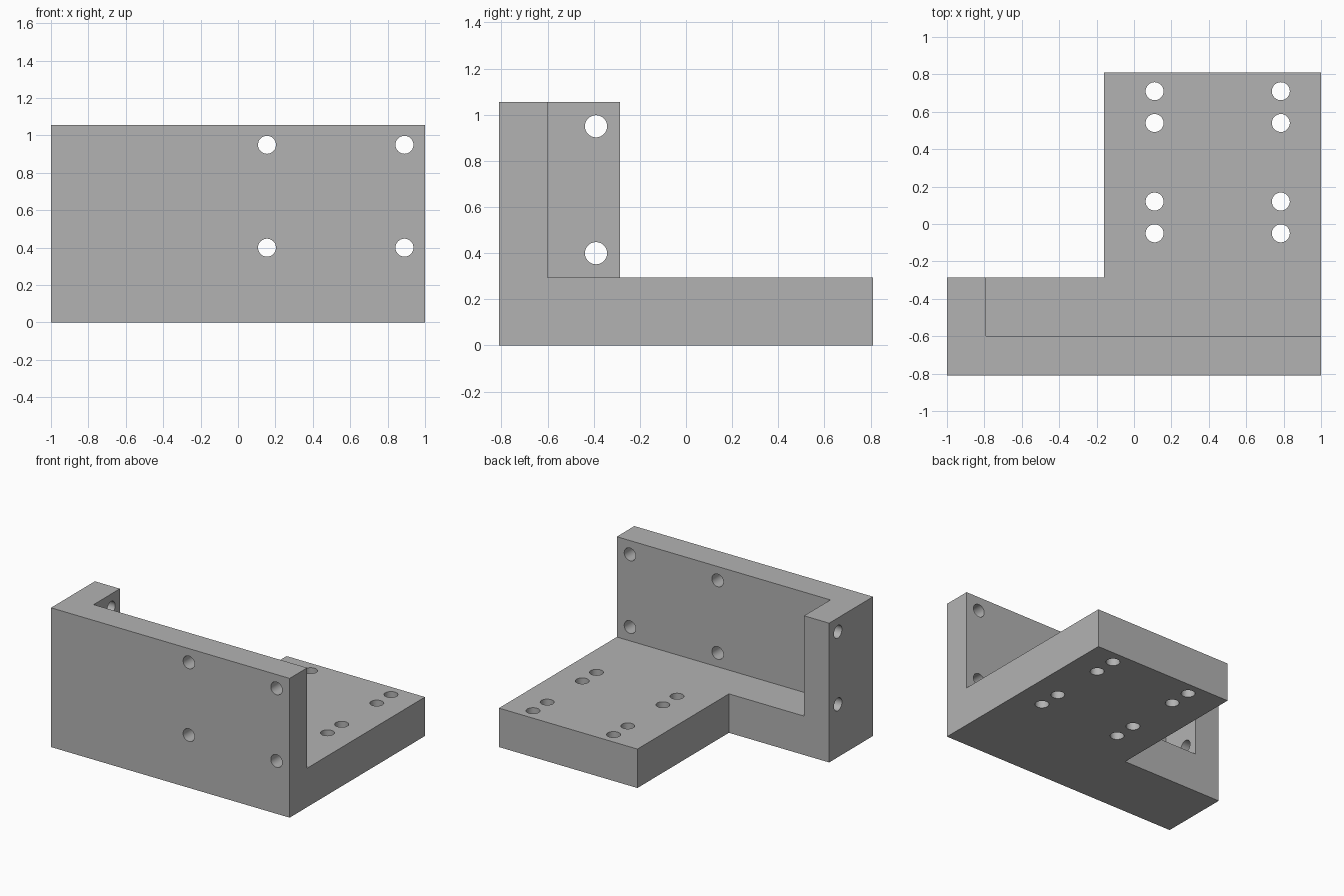
import bpy
import bmesh
from math import pi
from mathutils import Matrix, Vector

cube = bpy.data.objects.get("Cube")
if cube:
    bpy.data.objects.remove(cube, do_unlink=True)

HEIGHT, FLOOR = 1.055, 0.295
HOLE_RADIUS = 0.048

grey = bpy.data.materials.new("plain grey")
grey.use_nodes = True
grey.diffuse_color = (0.45, 0.45, 0.45, 1)
grey.node_tree.nodes["Principled BSDF"].inputs["Base Color"].default_value = grey.diffuse_color


def add_object(name, bm):
    bmesh.ops.recalc_face_normals(bm, faces=bm.faces)
    mesh = bpy.data.meshes.new(name)
    bm.to_mesh(mesh)
    bm.free()
    mesh.materials.append(grey)
    obj = bpy.data.objects.new(name, mesh)
    bpy.context.collection.objects.link(obj)
    return obj


def prism(name, outline, bottom, top):
    bm = bmesh.new()
    face = bm.faces.new([bm.verts.new((x, y, bottom)) for x, y in outline])
    moved = bmesh.ops.extrude_face_region(bm, geom=[face])["geom"]
    verts = [v for v in moved if isinstance(v, bmesh.types.BMVert)]
    bmesh.ops.translate(bm, verts=verts, vec=(0, 0, top - bottom))
    return add_object(name, bm)


def drill(name, centres, axis, length):
    turn = {"x": Matrix.Rotation(pi / 2, 4, "Y"),
            "y": Matrix.Rotation(pi / 2, 4, "X"),
            "z": Matrix.Identity(4)}[axis]
    bm = bmesh.new()
    for centre in centres:
        bmesh.ops.create_cone(bm, cap_ends=True, segments=48, depth=length,
                              radius1=HOLE_RADIUS, radius2=HOLE_RADIUS,
                              matrix=Matrix.Translation(Vector(centre)) @ turn)
    return add_object(name, bm)


# L-shaped block at full height
bracket = prism("mounting_bracket",
                [(-1, -0.81), (1, -0.81), (1, 0.81), (-0.16, 0.81),
                 (-0.16, -0.285), (-1, -0.285)], 0, HEIGHT)

# Pocket that leaves the floor plate, front wall and right end wall
pocket = prism("pocket_cutter",
               [(-0.79, -0.6), (1.2, -0.6), (1.2, 1), (-0.79, 1)], FLOOR, HEIGHT + 0.2)

# Bolt holes in the front wall, end wall and floor
front_holes = drill("front_hole_cutter",
                    [(x, -0.7, z) for x in (0.155, 0.89) for z in (0.4, 0.95)], "y", 0.4)
end_holes = drill("end_hole_cutter",
                  [(-0.9, -0.39, z) for z in (0.4, 0.95)], "x", 0.4)
floor_holes = drill("floor_hole_cutter",
                    [(x, y, FLOOR / 2) for x in (0.11, 0.785)
                     for y in (-0.05, 0.12, 0.54, 0.71)], "z", 0.5)

# Cut everything out of the block
bpy.ops.object.select_all(action="DESELECT")
bracket.select_set(True)
bpy.context.view_layer.objects.active = bracket
for cutter in (pocket, front_holes, end_holes, floor_holes):
    cutter.hide_render = True
    cut = bracket.modifiers.new(cutter.name, "BOOLEAN")
    cut.operation = "DIFFERENCE"
    cut.solver = "EXACT"
    cut.object = cutter
    bpy.ops.object.modifier_apply(modifier=cut.name)
    bpy.data.objects.remove(cutter, do_unlink=True)

# Smooth hole walls, sharp edges elsewhere
bpy.ops.object.shade_smooth_by_angle(angle=pi / 6)
